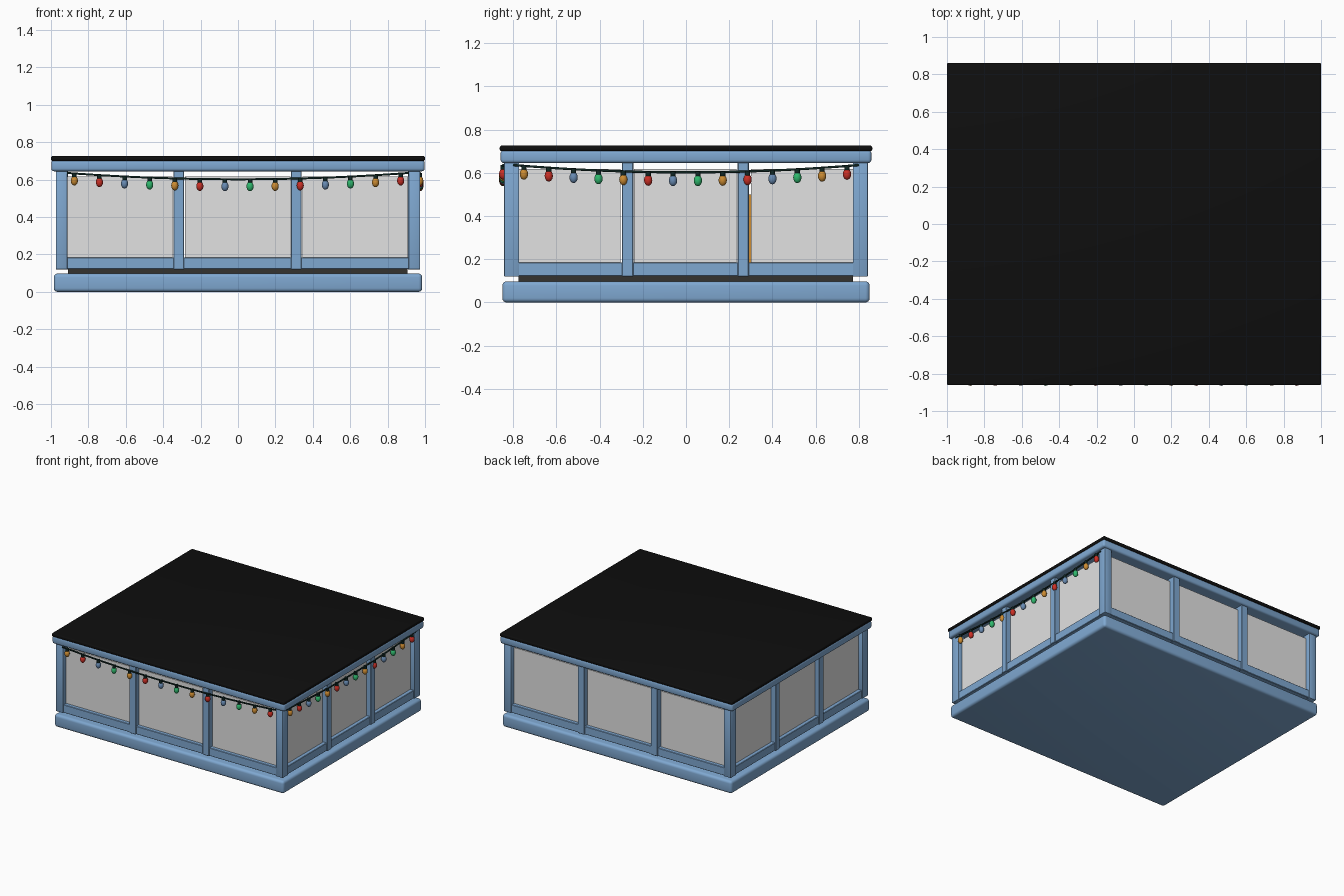
import bpy, bmesh, math

if "Cube" in bpy.data.objects:
    bpy.data.objects.remove(bpy.data.objects["Cube"])


def mat(name, srgb):
    m = bpy.data.materials.new(name)
    m.diffuse_color = [(c / 255 / 12.92 if c < 11 else ((c / 255 + 0.055) / 1.055) ** 2.4)
                       for c in srgb] + [1]
    m.use_nodes = True
    m.node_tree.nodes["Principled BSDF"].inputs["Base Color"].default_value = m.diffuse_color
    return m


BLUE = mat("frame blue", (127, 168, 209))
BLACK = mat("roof black", (14, 14, 14))
PANE = mat("pane grey", (226, 226, 226))
FLOOR = mat("floor dark", (52, 50, 46))
WIRE = mat("wire dark green", (16, 38, 34))
BULBS = [mat("bulb orange", (205, 140, 50)), mat("bulb red", (205, 48, 38)),
         mat("bulb blue", (105, 140, 180)), mat("bulb green", (48, 185, 110))]


def smooth(ob, angle=35):
    bpy.ops.object.select_all(action='DESELECT')
    ob.select_set(True)
    bpy.context.view_layer.objects.active = ob
    bpy.ops.object.shade_smooth_by_angle(angle=math.radians(angle))


def box(name, x, y, z, m, bevel=0.0, segs=3):
    me = bpy.data.meshes.new(name)
    bm = bmesh.new()
    bmesh.ops.create_cube(bm, size=1)
    for v in bm.verts:
        for i, (a, b) in enumerate((x, y, z)):
            v.co[i] = (a + b) / 2 + v.co[i] * (b - a)
    if bevel:
        bmesh.ops.bevel(bm, geom=bm.edges[:], offset=bevel, segments=segs,
                        profile=0.5, affect='EDGES')
    bm.to_mesh(me)
    bm.free()
    me.materials.append(m)
    ob = bpy.data.objects.new(name, me)
    bpy.context.collection.objects.link(ob)
    if bevel:
        smooth(ob)
    return ob


def span(a, b):
    return (min(a, b), max(a, b))


# Base, floor, roof beam and roof sheet
box("base", (-0.985, 0.985), (-0.85, 0.85), (0, 0.098), BLUE, 0.02, 4)
box("floor", (-0.908, 0.905), (-0.775, 0.773), (0.09, 0.135), FLOOR)
box("roof_beam", (-0.998, 0.998), (-0.858, 0.858), (0.645, 0.705), BLUE, 0.015, 3)
box("roof_sheet", (-1, 1), (-0.862, 0.862), (0.7, 0.726), BLACK, 0.009, 3)

# Corner posts
for sx in (-1, 1):
    for sy in (-1, 1):
        box("corner_post", span(sx * 0.912, sx * 0.974), span(sy * 0.772, sy * 0.842),
            (0.12, 0.655), BLUE, 0.004, 2)

# Front and back walls: rail, middle posts, panes
for s, side in ((-1, "front"), (1, "back")):
    box(side + "_rail", (-0.92, 0.92), span(s * 0.78, s * 0.836), (0.122, 0.185), BLUE, 0.003, 1)
    for cx in (-0.316, 0.312):
        box(side + "_post", (cx - 0.028, cx + 0.028), span(s * 0.775, s * 0.842),
            (0.12, 0.655), BLUE, 0.003, 1)
    for a, b in ((-0.914, -0.35), (-0.284, 0.28), (0.346, 0.91)):
        box(side + "_pane", (a, b), span(s * 0.795, s * 0.807), (0.17, 0.618), PANE)

# Left and right walls
for s, side in ((-1, "left"), (1, "right")):
    box(side + "_rail", span(s * 0.912, s * 0.968), (-0.78, 0.78), (0.122, 0.185), BLUE, 0.003, 1)
    for cy in (-0.27, 0.265):
        box(side + "_post", span(s * 0.908, s * 0.974), (cy - 0.026, cy + 0.026),
            (0.12, 0.655), BLUE, 0.003, 1)
    for a, b in ((-0.773, -0.304), (-0.241, 0.234), (0.3, 0.772)):
        box(side + "_pane", span(s * 0.927, s * 0.939), (a, b), (0.17, 0.618), PANE)

# Board inside, glimpsed through the gap beside a post
box("inner_board", (-0.2, 0.2), (0.28, 0.31), (0.13, 0.5), BULBS[0])


# Light strings along the front and right sides
def light_string(name, place, half, start, step):
    def height(t):
        return 0.602 + 0.034 * (t / half) ** 2

    cu = bpy.data.curves.new(name + "_wire", 'CURVE')
    cu.dimensions = '3D'
    cu.bevel_depth = 0.006
    cu.bevel_resolution = 1
    cu.use_fill_caps = True
    sp = cu.splines.new('POLY')
    n = 29
    sp.points.add(n - 1)
    for i, p in enumerate(sp.points):
        t = -half + 2 * half * i / (n - 1)
        p.co = (*place(t), height(t), 1)
    cu.materials.append(WIRE)
    ob = bpy.data.objects.new(name + "_wire", cu)
    bpy.context.collection.objects.link(ob)
    bpy.ops.object.select_all(action='DESELECT')
    ob.select_set(True)
    bpy.context.view_layer.objects.active = ob
    bpy.ops.object.convert(target='MESH')

    for i in range(14):
        t = start + step * i
        x, y = place(t)
        z = height(t)
        # Socket
        bpy.ops.mesh.primitive_cylinder_add(vertices=12, radius=0.012, depth=0.026,
                                            location=(x, y, z - 0.01))
        ob = bpy.context.object
        ob.name = name + "_socket"
        ob.data.materials.append(WIRE)
        smooth(ob)
        # Bulb
        bpy.ops.mesh.primitive_uv_sphere_add(segments=16, ring_count=10, radius=1,
                                             location=(x, y, z - 0.038))
        ob = bpy.context.object
        ob.name = name + "_bulb"
        ob.scale = (0.019, 0.019, 0.026)
        ob.data.materials.append(BULBS[i % 4])
        smooth(ob, 60)


light_string("front_lights", lambda t: (t, -0.846), 0.915, -0.875, 0.1342)
light_string("right_lights", lambda t: (0.972, t), 0.8, -0.75, 0.115)
